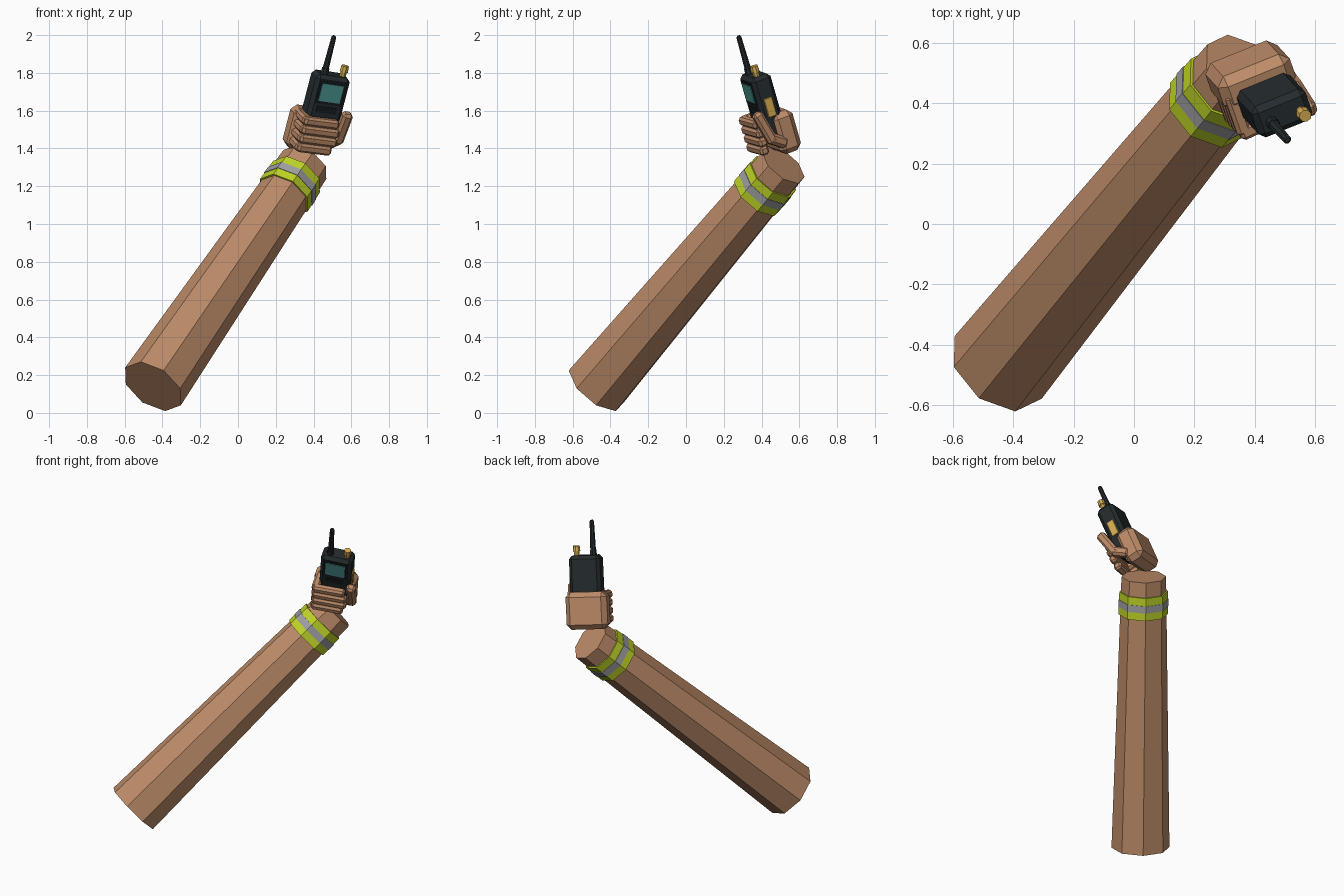
import bpy, bmesh, math
from mathutils import Vector, Matrix

if "Cube" in bpy.data.objects:
    bpy.data.objects.remove(bpy.data.objects["Cube"])


def material(name, rgb):
    m = bpy.data.materials.new(name)
    m.diffuse_color = (*rgb, 1)
    m.use_nodes = True
    m.node_tree.nodes["Principled BSDF"].inputs["Base Color"].default_value = m.diffuse_color
    return m


SKIN = material("skin", (0.51, 0.26, 0.14))
BLACK = material("black_plastic", (0.018, 0.024, 0.027))
DARK = material("dark_trim", (0.008, 0.011, 0.013))
TEAL = material("screen_teal", (0.07, 0.30, 0.28))
LIME = material("lime_fabric", (0.52, 0.66, 0.02))
GREY = material("reflective_grey", (0.35, 0.35, 0.37))
GOLD = material("gold", (0.68, 0.42, 0.08))


def finish(name, bm, mat):
    bmesh.ops.recalc_face_normals(bm, faces=bm.faces)
    me = bpy.data.meshes.new(name)
    bm.to_mesh(me)
    bm.free()
    me.materials.append(mat)
    ob = bpy.data.objects.new(name, me)
    bpy.context.collection.objects.link(ob)
    return ob


def frustum(name, p, q, r0, r1, mat, ref, sides=8):
    """Faceted tube from p to q; one corner points along ref."""
    p, q = Vector(p), Vector(q)
    z = (q - p).normalized()
    x = (ref - z * ref.dot(z)).normalized()
    y = z.cross(x)
    bm = bmesh.new()
    rings = []
    for c, r in ((p, r0), (q, r1)):
        rings.append([bm.verts.new(c + r * (x * math.cos(t) + y * math.sin(t)))
                      for t in (2 * math.pi * i / sides for i in range(sides))])
    for i in range(sides):
        j = (i + 1) % sides
        bm.faces.new((rings[0][i], rings[0][j], rings[1][j], rings[1][i]))
    bm.faces.new(rings[0])
    bm.faces.new(rings[1])
    return finish(name, bm, mat)


# Tilted frame of the radio: across, back, up; origin at the top face centre
UP = Vector((0.26, -0.285, 1)).normalized()
ACROSS = Vector((0.94, 0.33, 0))
ACROSS = (ACROSS - UP * ACROSS.dot(UP)).normalized()
BACK = UP.cross(ACROSS)
TOP = Vector((0.495, 0.362, 1.795))
FRAME = Matrix.Translation(TOP) @ Matrix((ACROSS, BACK, UP)).transposed().to_4x4()


def box(name, centre, size, mat, bevel=0.0, local=Matrix.Identity(4)):
    bm = bmesh.new()
    bmesh.ops.create_cube(bm, size=1, matrix=Matrix.Diagonal((*size, 1)))
    if bevel:
        bmesh.ops.bevel(bm, geom=bm.edges[:], offset=bevel, segments=1, affect='EDGES')
    bm.transform(FRAME @ Matrix.Translation(centre) @ local)
    return finish(name, bm, mat)


def segment(name, p, q, thick, mat=SKIN):
    """Chamfered bar between two points of the radio frame."""
    p, q = Vector(p), Vector(q)
    rot = (q - p).to_track_quat('X', 'Z').to_matrix().to_4x4()
    return box(name, (p + q) / 2, ((q - p).length, thick[0], thick[1]), mat,
               min(thick) * 0.25, rot)


def post(name, a, b, z0, z1, r0, r1, mat, sides):
    return frustum(name, FRAME @ Vector((a, b, z0)), FRAME @ Vector((a, b, z1)),
                   r0, r1, mat, ACROSS, sides)


# Forearm
ELBOW, WRIST = Vector((-0.45, -0.475, 0.14)), Vector((0.354, 0.515, 1.315))
R0, R1 = 0.178, 0.137
CORNER = Vector((-0.15, 0, 0.10))
frustum("forearm", ELBOW, WRIST, R0, R1, SKIN, CORNER)

# Wrist band
for name, t0, t1, extra, mat in (("band_lower", 0.862, 0.890, 0.010, LIME),
                                 ("band_stripe", 0.890, 0.916, 0.013, GREY),
                                 ("band_upper", 0.916, 0.945, 0.010, LIME)):
    frustum(name, ELBOW.lerp(WRIST, t0), ELBOW.lerp(WRIST, t1),
            R0 + (R1 - R0) * t0 + extra, R0 + (R1 - R0) * t1 + extra, mat, CORNER)

# Palm
box("palm", (-0.012, 0.052, -0.335), (0.26, 0.125, 0.23), SKIN, 0.03)

# Fingers wrapping round from the left
for i, tip in enumerate((0.075, 0.088, 0.088, 0.070)):
    z = -0.248 - i * 0.05
    segment(f"finger_{i + 1}_base", (-0.108, 0.05, z), (-0.108, -0.10, z), (0.05, 0.048))
    segment(f"finger_{i + 1}_tip", (-0.125, -0.093, z), (tip, -0.083, z), (0.05, 0.048))

# Thumb on the right
segment("thumb_base", (0.095, 0.03, -0.39), (0.115, -0.06, -0.325), (0.06, 0.06))
segment("thumb_tip", (0.113, -0.04, -0.36), (0.112, -0.088, -0.175), (0.056, 0.056))

# Radio
box("radio_body", (0, 0, -0.18), (0.195, 0.115, 0.36), BLACK, 0.02)
box("screen_frame", (0, -0.056, -0.09), (0.148, 0.008, 0.128), DARK)
box("screen", (0, -0.059, -0.09), (0.122, 0.010, 0.098), TEAL)
box("speaker_grille", (0, -0.057, -0.185), (0.115, 0.008, 0.035), DARK)
box("side_button", (0.097, 0.0, -0.175), (0.014, 0.048, 0.105), GOLD, 0.003)

# Antenna and knob
post("antenna_base", -0.045, -0.012, -0.01, 0.03, 0.023, 0.021, BLACK, 8)
post("antenna", -0.045, -0.012, 0.02, 0.205, 0.018, 0.014, BLACK, 8)
post("antenna_cap", -0.045, -0.012, 0.205, 0.214, 0.014, 0.008, BLACK, 8)
post("knob_stem", 0.06, -0.012, -0.01, 0.03, 0.018, 0.018, GOLD, 8)
post("knob_cap", 0.06, -0.012, 0.025, 0.058, 0.024, 0.021, GOLD, 8)
